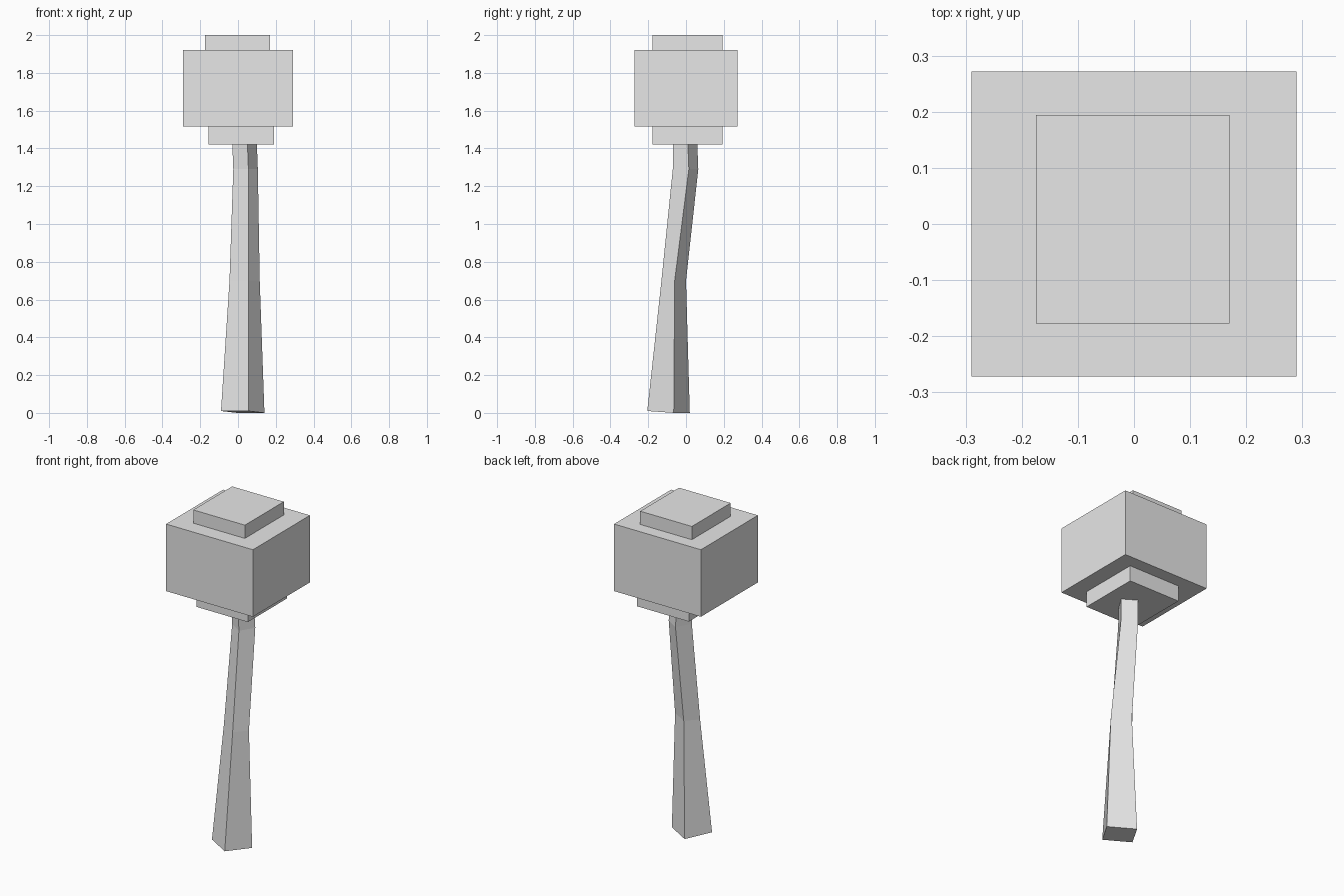
import bpy
import bmesh

cube = bpy.data.objects.get("Cube")
if cube:
    bpy.data.objects.remove(cube, do_unlink=True)

grey = bpy.data.materials.new("light grey")
grey.use_nodes = True
grey.diffuse_color = (0.8, 0.8, 0.8, 1)
grey.node_tree.nodes["Principled BSDF"].inputs["Base Color"].default_value = (0.8, 0.8, 0.8, 1)


def finish(name, bm):
    bmesh.ops.recalc_face_normals(bm, faces=bm.faces)
    mesh = bpy.data.meshes.new(name)
    bm.to_mesh(mesh)
    bm.free()
    mesh.materials.append(grey)
    obj = bpy.data.objects.new(name, mesh)
    bpy.context.collection.objects.link(obj)
    return obj


def block(name, low, high):
    """Box between two opposite corners."""
    bm = bmesh.new()
    bmesh.ops.create_cube(bm, size=1)
    for v in bm.verts:
        for i in range(3):
            v.co[i] = high[i] if v.co[i] > 0 else low[i]
    return finish(name, bm)


def trunk(name, sections, foot_tilt):
    """Bent four-sided trunk; a section is height, front, right and left corners."""
    bm = bmesh.new()
    rings = []
    for z, front, right, left in sections:
        back = [r + l - f for r, l, f in zip(right, left, front)]
        rings.append([bm.verts.new((x, y, z)) for x, y in (front, right, back, left)])
    # the foot is cut slightly askew
    for i in (0, 3):
        rings[0][i].co.z += foot_tilt
    for a, b in zip(rings, rings[1:]):
        for i in range(4):
            j = (i + 1) % 4
            bm.faces.new((a[i], a[j], b[j], b[i]))
    bm.faces.new(rings[0])
    bm.faces.new(rings[-1])
    return finish(name, bm)


# Trunk, leaning back and straightening under the crown
trunk("trunk", [
    (0.0, (0.055, -0.205), (0.14, -0.065), (-0.09, -0.12)),
    (0.7, (0.055, -0.13), (0.115, -0.06), (-0.045, -0.07)),
    (1.29, (0.055, -0.07), (0.105, 0.015), (-0.025, -0.02)),
    (1.42, (0.05, -0.07), (0.1, 0.01), (-0.03, -0.02)),
], 0.01)

# Crown of three stacked blocks
block("crown_lower", (-0.155, -0.177, 1.42), (0.19, 0.194, 1.515))
block("crown_main", (-0.29, -0.272, 1.515), (0.29, 0.272, 1.92))
block("crown_top", (-0.175, -0.177, 1.92), (0.17, 0.194, 2.0))
